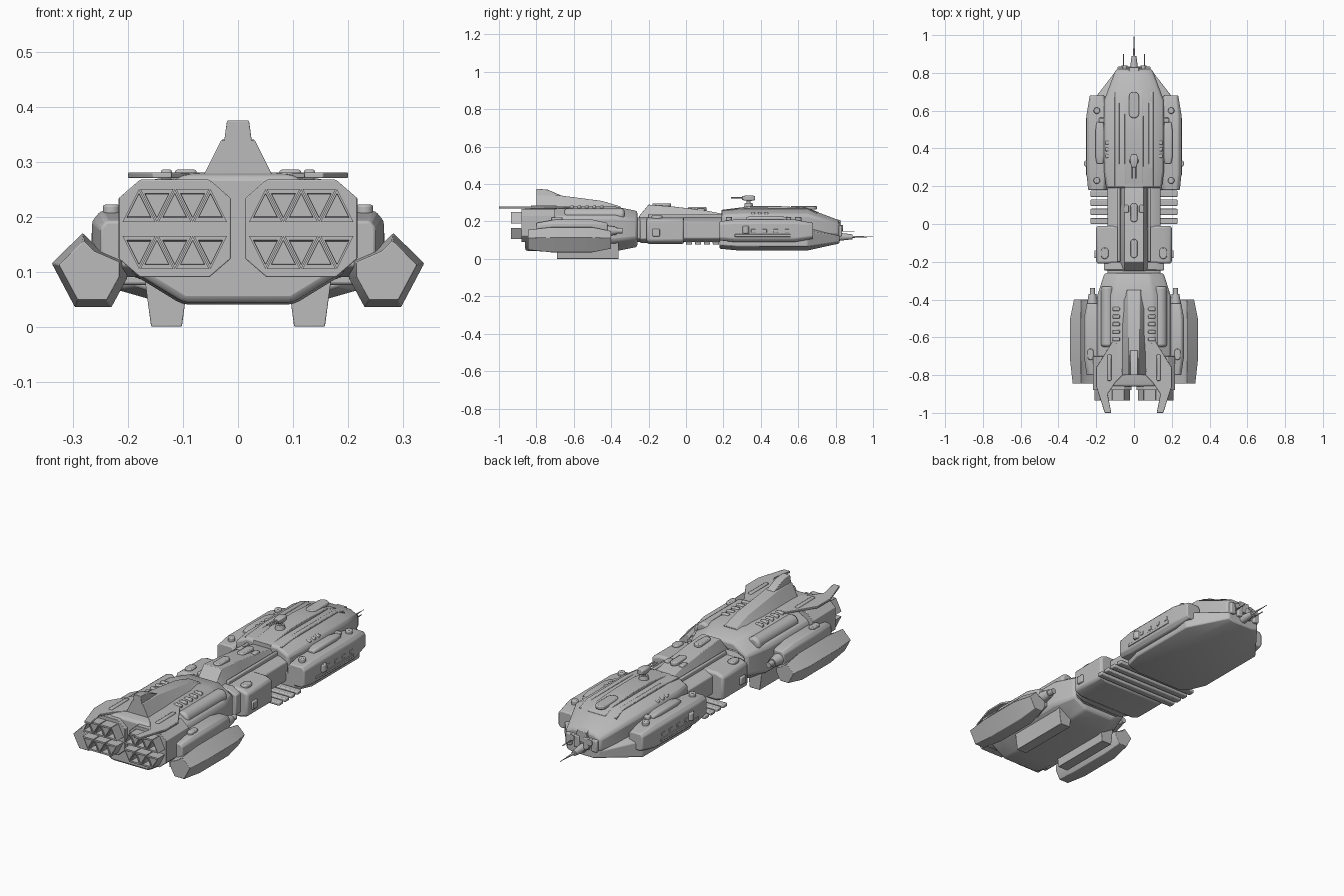
import bpy, bmesh, math
from mathutils import Vector, Matrix

cube = bpy.data.objects.get("Cube")
if cube:
    bpy.data.objects.remove(cube, do_unlink=True)

tone = (.5, .5, .5, 1)
grey = bpy.data.materials.new("hull grey")
grey.use_nodes = True
grey.diffuse_color = tone
grey.node_tree.nodes["Principled BSDF"].inputs["Base Color"].default_value = tone

FINE, SOFT, ROUND = .002, .005, .012  # bevel widths


def finish(name, bm, mirror, bevel):
    """Turn a bmesh into a named object with optional mirror and bevel."""
    bmesh.ops.recalc_face_normals(bm, faces=bm.faces)
    mesh = bpy.data.meshes.new(name)
    bm.to_mesh(mesh)
    bm.free()
    part = bpy.data.objects.new(name, mesh)
    bpy.context.collection.objects.link(part)
    mesh.materials.append(grey)
    if mirror:
        part.modifiers.new("mirror", "MIRROR").use_mirror_merge = False
    if bevel:
        modifier = part.modifiers.new("bevel", "BEVEL")
        modifier.width, modifier.segments, modifier.limit_method = bevel, 2, "ANGLE"
    bpy.ops.object.select_all(action="DESELECT")
    part.select_set(True)
    bpy.context.view_layer.objects.active = part
    bpy.ops.object.shade_smooth_by_angle(angle=math.radians(32))


def loft(name, rings, mirror=False, bevel=0):
    """Join equal rings of points into a capped solid."""
    bm = bmesh.new()
    loops = [[bm.verts.new(point) for point in ring] for ring in rings]
    for near, far in zip(loops, loops[1:]):
        for i in range(len(near)):
            bm.faces.new((near[i - 1], near[i], far[i], far[i - 1]))
    bm.faces.new(loops[0])
    bm.faces.new(loops[-1])
    finish(name, bm, mirror, bevel)


def body(name, y, z, wide, x=0, chamfer=.3, runs=(0, 0), shrink=(.7, .7),
         drop=0, bevel=SOFT, section=None):
    """Long chamfered hull along y whose two ends shrink over the given runs."""
    k = 1 - chamfer
    section = section or [(1, -k), (1, k), (k, 1), (-k, 1), (-1, k), (-1, -k), (-k, -1), (k, -1)]
    (back, front), (low, high) = y, z
    middle, half = (low + high) / 2, (high - low) / 2
    stations = [(back + runs[0], 1, 0), (front - runs[1], 1, 0)]
    if runs[0]:
        stations.insert(0, (back, shrink[0], 0))
    if runs[1]:
        stations.append((front, shrink[1], drop))
    rings = [[(x + wide * s * u, at, middle - fall + half * s * v) for u, v in section]
             for at, s, fall in stations]
    loft(name, rings, x != 0, bevel)


def spine(name, low, base, top, path, x=0):
    """Trapezoid ridge following a path of (y, height)."""
    rings = [[(x - base, y, low), (x + base, y, low), (x + top, y, high), (x - top, y, high)]
             for y, high in path]
    loft(name, rings, x != 0, FINE)


def box(name, centre, size, bevel=SOFT):
    bm = bmesh.new()
    bmesh.ops.create_cube(bm, size=1, matrix=Matrix.Translation(centre) @ Matrix.Diagonal((*size, 1)))
    finish(name, bm, centre[0] != 0, bevel)


def rod(name, start, length, radius, tip=None, upright=False, bevel=0):
    """Cylinder or cone running forward in y, or up when upright."""
    axis = Vector((0, 0, 1)) if upright else Vector((0, 1, 0))
    place = Matrix.Translation(Vector(start) + axis * length / 2)
    bm = bmesh.new()
    bmesh.ops.create_cone(bm, cap_ends=True, segments=16, depth=length, radius1=radius,
                          radius2=radius if tip is None else tip,
                          matrix=place @ axis.to_track_quat("Z", "Y").to_matrix().to_4x4())
    finish(name, bm, start[0] != 0, bevel)


def hatch(name, centre, wide=.02, length=.05, height=.01):
    """Raised capsule shaped hatch lying on a deck."""
    x, y, z = centre
    outline = []
    for i in range(16):
        angle = math.tau * (i + .5) / 16
        slide = math.copysign(length - wide, math.sin(angle))
        outline.append((x + wide * math.cos(angle), y + wide * math.sin(angle) + slide))
    loft(name, [[(u, v, level) for u, v in outline] for level in (z - height, z + height)], x != 0, SOFT)


# Engine section body and its octagonal rear panels
body("engine_hull", y=(-.86, -.26), z=(.04, .28), wide=.195, chamfer=.48, runs=(.1, .12),
     shrink=(.97, .8), bevel=ROUND)
body("engine_panel", x=.115, y=(-.88, -.7), z=(.09, .267), wide=.102, chamfer=.38, bevel=FINE)

# Two rows of hollow triangular nozzles, alternately pointing up and down
for row, level in ((1, .22), (-1, .135)):
    for i in range(5):
        x, flip = .05 + i * .0325, row * (-1) ** i
        triangle = [(-1, -flip), (1, -flip), (0, flip)]
        rings = [[(x + reach * u, y, level + reach * v) for u, v in triangle]
                 for y, reach in ((-.86, .03), (-.935, .03), (-.935, .022), (-.88, .02))]
        loft("engine_nozzle", rings, mirror=True)

# Dorsal tower, tail crest and rear wing plates
spine("dorsal_tower", low=.25, base=.075, top=.03, path=[(-.8, .34), (-.68, .34), (-.45, .31), (-.35, .28)])
spine("tail_crest", low=.3, base=.03, top=.02, path=[(-.8, .375), (-.74, .37), (-.67, .34)])
wing = [(.06, -.8), (.1, -.6), (.2, -.76), (.2, -.86), (.155, -1), (.12, -1), (.14, -.9), (.1, -.84)]
loft("rear_wing", [[(x, y, level) for x, y in wing] for level in (.27, .28)], mirror=True, bevel=FINE)
box("wing_block", centre=(.13, -.76, .276), size=(.02, .14, .02))

# Shoulder tubes, vents and keel fins
rod("shoulder_tube", start=(.14, -.65, .235), length=.32, radius=.035, bevel=ROUND)
for i in range(5):
    box("cooling_vent", centre=(.095, -.45 - i * .04, .268), size=(.04, .02, .035))
spine("keel_fin", x=.13, low=.09, base=.04, top=.028, path=[(-.69, 0), (-.36, 0)])

# Pylons and side nacelles with a tilted cross-section
body("nacelle_pylon", x=.215, y=(-.8, -.42), z=(.09, .21), wide=.05, runs=(.1, .08))
hatch("pylon_hatch", centre=(.23, -.69, .212), wide=.016, length=.03)
rod("pylon_intake", start=(.22, -.43, .15), length=.06, radius=.03, tip=.02)
rod("intake_tip", start=(.22, -.38, .15), length=.04, radius=.014)
tilted = [(.95, .2), (.15, 1), (-.2, .65), (-1, .3), (-1, -.2), (-.6, -.95), (.35, -.95)]
body("nacelle", x=.272, y=(-.845, -.4), z=(.032, .17), wide=.07, runs=(.12, .1),
     shrink=(.8, .7), section=tilted, bevel=FINE)

# Connecting neck with its block, ridge and hatches
body("neck", y=(-.28, .22), z=(.09, .22), wide=.14)
body("neck_collar", y=(-.245, -.2), z=(.085, .225), wide=.16)
body("neck_block", y=(-.21, -.01), z=(.08, .222), wide=.2, chamfer=.2, bevel=ROUND)
spine("neck_ridge", low=.2, base=.08, top=.05,
      path=[(-.25, .23), (-.2, .29), (-.07, .28), (.1, .26), (.2, .24)])
box("ridge_rail", centre=(.08, 0, .22), size=(.015, .4, .04))
box("ridge_pod", centre=(.04, .08, .25), size=(.025, .04, .04))
for y, level in ((-.13, .287), (.06, .267)):
    hatch("ridge_hatch", centre=(0, y, level))
hatch("block_hatch", centre=(.155, -.155, .222), length=.03)
box("block_side_hatch", centre=(.2, -.16, .14), size=(.02, .04, .04))

# Radiator bars crossing beneath the neck
for i in range(4):
    box("radiator_bar", centre=(0, .016 + i * .048, .085), size=(.46, .034, .018))

# Forward hull: belly, upper shell and side sponsons
body("forward_belly", y=(.18, .82), z=(.045, .17), wide=.22, chamfer=.35, runs=(.1, .17), shrink=(.85, .4))
body("upper_shell", y=(.19, .82), z=(.1, .27), wide=.16, chamfer=.4, runs=(.1, .17),
     shrink=(.92, .6), drop=.03, bevel=ROUND)
body("sponson", x=.195, y=(.18, .68), z=(.09, .21), wide=.056, chamfer=.3, runs=(.08, .1), shrink=(.85, .7))
box("sponson_belt", centre=(.23, .41, .125), size=(.05, .3, .014), bevel=FINE)
body("sponson_blister", x=.18, y=(.32, .54), z=(.18, .23), wide=.025, runs=(.04, .05))
box("shoulder_step", centre=(.16, .55, .2), size=(.05, .025, .05))
for y in (.23, .6):
    rod("deck_knob", start=(.197, y, .18), length=.045, radius=.017, upright=True, bevel=SOFT)
rod("side_turret", start=(.248, .32, .135), length=.04, radius=.018, upright=True, bevel=SOFT)
for i in range(3):
    box("deck_vent", centre=(.14, .36 + i * .035, .23), size=(.025, .02, .04))
for i in range(4):
    box("side_window", centre=(.247, .36 + i * .06, .15), size=(.014, .024, .018), bevel=FINE)

# Forward ridge, flanking strips, hatch and nose
spine("forward_ridge", low=.2, base=.058, top=.048, path=[(.19, .262), (.35, .282), (.5, .282), (.64, .274), (.71, .25)])
spine("shell_strip", x=.09, low=.2, base=.02, top=.012, path=[(.2, .262), (.35, .274), (.64, .272), (.7, .25)])
spine("nose_ridge", low=.15, base=.04, top=.025, path=[(.66, .25), (.83, .205)])
hatch("forward_hatch", centre=(0, .63, .274), wide=.027, length=.07)
for x in (.026, .072):
    box("nose_block", centre=(x, .8, .15), size=(.03, .07, .06))
rod("nose_port", start=(.05, .8, .165), length=.04, radius=.016)
rod("nose_spar", start=(0, .8, .118), length=.09, radius=.024, tip=.013)
rod("nose_spike", start=(0, .88, .118), length=.12, radius=.006, tip=.001)
rod("nose_antenna", start=(.056, .8, .145), length=.1, radius=.0025)

# Deck gun
rod("gun_base", start=(0, .335, .27), length=.03, radius=.026, tip=.02, upright=True)
rod("gun_neck", start=(0, .335, .29), length=.03, radius=.011, upright=True)
body("gun_head", y=(.3, .37), z=(.31, .34), wide=.02, runs=(.03, .02), bevel=FINE)
rod("gun_barrel", start=(.008, .24, .328), length=.07, radius=.004)
